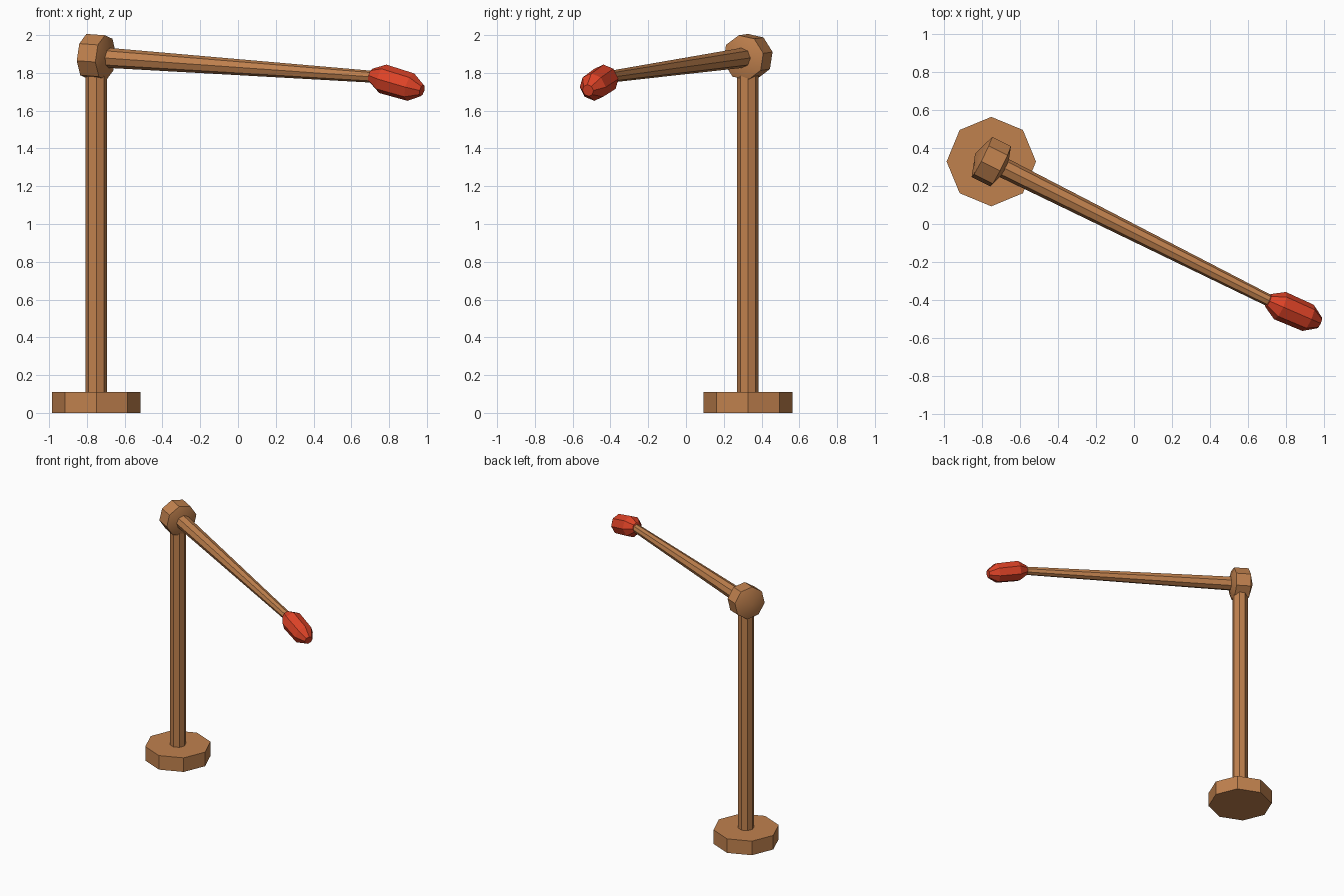
import bpy, bmesh, math
from mathutils import Vector

if "Cube" in bpy.data.objects:
    bpy.data.objects.remove(bpy.data.objects["Cube"])


def material(name, rgb):
    m = bpy.data.materials.new(name)
    m.diffuse_color = (*rgb, 1)
    m.use_nodes = True
    m.node_tree.nodes["Principled BSDF"].inputs["Base Color"].default_value = m.diffuse_color
    return m


WOOD = material("brown wood", (0.53, 0.22, 0.076))
RED = material("red tip", (0.72, 0.055, 0.02))
SIDES = 8


def lathe(name, start, end, profile, mat, phase=0.0):
    """Eight-sided turned part from start to end; profile = (fraction, radius)."""
    start, end = Vector(start), Vector(end)
    d = (end - start).normalized()
    u = Vector((1, 0, 0)) if abs(d.z) > 0.99 else d.cross(Vector((0, 0, 1))).normalized()
    v = d.cross(u)
    bm = bmesh.new()
    rings = []
    for t, r in profile:
        c = start.lerp(end, t)
        if r == 0:
            rings.append([bm.verts.new(c)])
            continue
        angles = [phase + math.tau * i / SIDES for i in range(SIDES)]
        rings.append([bm.verts.new(c + r * (math.cos(a) * u + math.sin(a) * v)) for a in angles])
    for a, b in zip(rings, rings[1:]):
        for i in range(SIDES):
            j = (i + 1) % SIDES
            if len(a) == 1:
                bm.faces.new((a[0], b[j], b[i]))
            elif len(b) == 1:
                bm.faces.new((a[i], a[j], b[0]))
            else:
                bm.faces.new((a[i], a[j], b[j], b[i]))
    for ring in (rings[0], rings[-1]):
        if len(ring) > 1:
            bm.faces.new(ring)
    bmesh.ops.recalc_face_normals(bm, faces=bm.faces)
    mesh = bpy.data.meshes.new(name)
    bm.to_mesh(mesh)
    bm.free()
    mesh.materials.append(mat)
    ob = bpy.data.objects.new(name, mesh)
    bpy.context.collection.objects.link(ob)
    return ob


X, Y = -0.75, 0.328
JOINT = Vector((X, Y, 1.884))
ARM_END = Vector((0.735, -0.415, 1.778))
TUBE = [(0, 1), (1, 1)]

# Foot and upright post
lathe("base", (X, Y, 0), (X, Y, 0.11), [(t, 0.235) for t, _ in TUBE], WOOD)
lathe("post", (X, Y, 0.10), (X, Y, 1.84), [(t, 0.057) for t, _ in TUBE], WOOD)

# Faceted joint facing along the arm, with shallow smooth domed ends
axis = (ARM_END - JOINT).normalized() * 0.095
joint = lathe("joint", JOINT - axis, JOINT + axis,
              [(0, 0), (0.21, 0.121), (0.79, 0.121), (1, 0)], WOOD, math.radians(11))
for p in joint.data.polygons:
    p.use_smooth = len(p.vertices) == 3
for e in joint.data.edges:
    zs = [(joint.data.vertices[i].co - JOINT).length for i in e.vertices]
    e.use_edge_sharp = min(zs) > 0.11

# Tapered arm
lathe("arm", JOINT, ARM_END, [(0, 0.054), (1, 0.031)], WOOD)

# Red tip, drooping slightly from the arm
lathe("tip", (0.705, -0.402, 1.787), (0.974, -0.519, 1.707),
      [(0, 0.037), (0.23, 0.078), (0.78, 0.075), (1, 0.032)], RED)
